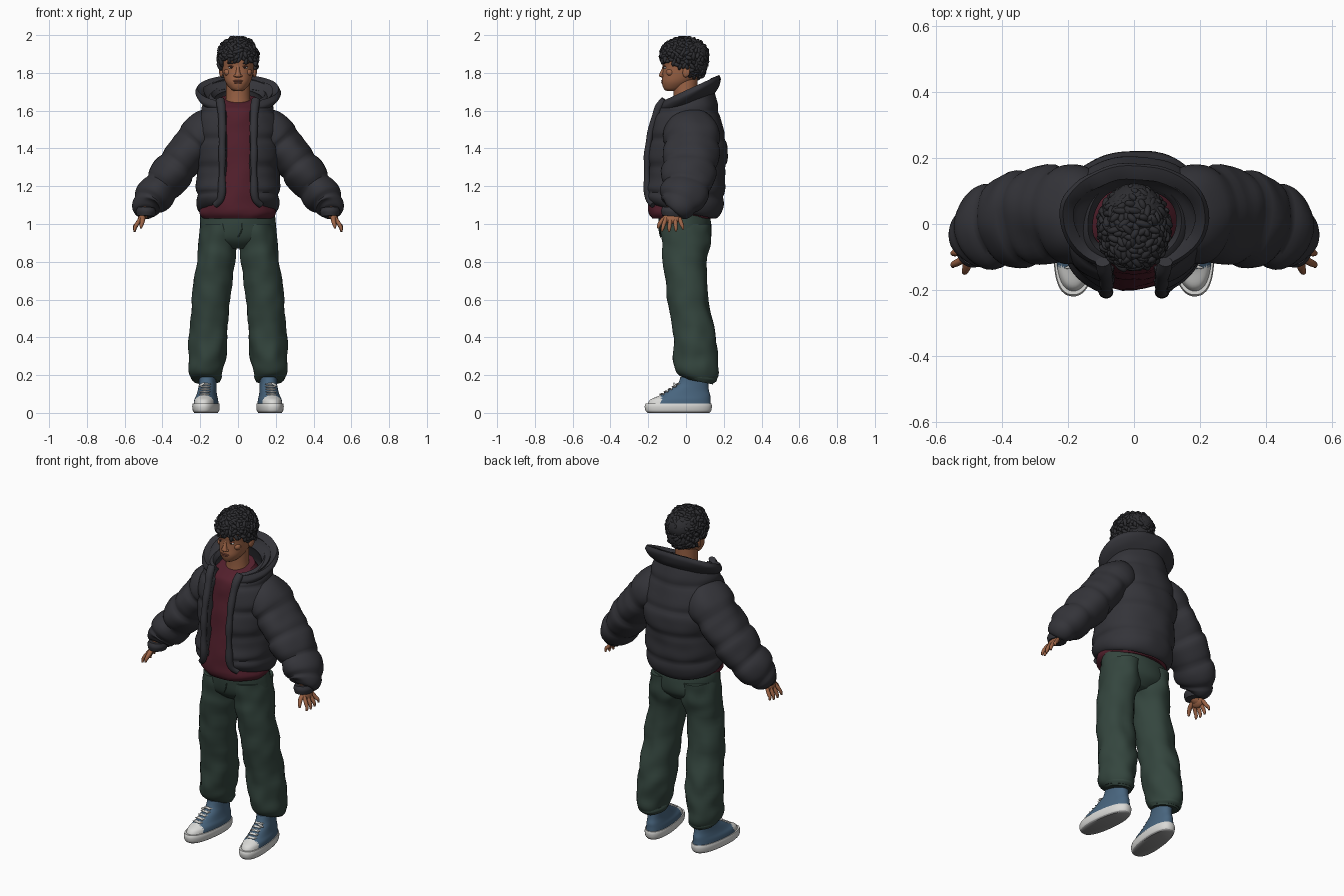
import bpy, bmesh, random
from math import sin, cos, pi, asin, sqrt, copysign, radians
from mathutils import Vector, Matrix, Euler, noise

cube = bpy.data.objects.get("Cube")
if cube:
    bpy.data.objects.remove(cube, do_unlink=True)
random.seed(4)


def material(name, r, g, b):
    m = bpy.data.materials.new(name)
    m.use_nodes = True
    m.diffuse_color = (r, g, b, 1)
    shader = next(n for n in m.node_tree.nodes if n.type == 'BSDF_PRINCIPLED')
    shader.inputs["Base Color"].default_value = (r, g, b, 1)
    shader.inputs["Roughness"].default_value = 0.8
    return m


COAT = material("charcoal fabric", .034, .034, .041)
SHIRT = material("maroon fabric", .085, .014, .025)
PANTS = material("dark green fabric", .034, .06, .048)
SKIN = material("brown skin", .33, .125, .06)
LIP = material("lip brown", .22, .07, .045)
HAIR = material("black hair", .026, .026, .03)
DENIM = material("blue canvas", .065, .13, .21)
WHITE = material("white rubber", .7, .7, .68)
SOLE = material("grey sole", .3, .3, .3)
EYE = material("dark eye", .02, .012, .01)


def finish(name, bm, mats, rule=None, matrix=None, pair=False, angle=50):
    """Turn a bmesh into a smooth object, mirrored if it is one of a pair."""
    bm.normal_update()
    if rule:
        for f in bm.faces:
            f.material_index = rule(f.calc_center_median(), f.normal)
    me = bpy.data.meshes.new(name)
    bm.to_mesh(me)
    bm.free()
    for m in mats:
        me.materials.append(m)
    if matrix:
        me.transform(matrix)
    me.shade_smooth()
    me.set_sharp_from_angle(angle=radians(angle))
    ob = bpy.data.objects.new(name, me)
    bpy.context.scene.collection.objects.link(ob)
    if pair:
        ob.modifiers.new("Mirror", 'MIRROR').use_mirror_merge = False
    return ob


def resample(rows, steps):
    """Catmull-Rom curve through the rows."""
    rows = [Vector(tuple(r) + (0,) * (7 - len(r))) for r in rows]
    out = []
    for i in range(len(rows) - 1):
        a, b, c = rows[max(i - 1, 0)], rows[i], rows[i + 1]
        d = rows[min(i + 2, len(rows) - 1)]
        for s in range(steps):
            t = s / steps
            out.append(b + (c - a) * (t / 2) + (a * 2 - b * 5 + c * 4 - d) * (t * t / 2)
                       + (b * 3 - a - c * 3 + d) * (t ** 3 / 2))
    return out + [rows[-1]]


def tube(name, rows, mats, n=36, steps=6, flat=True, p=1, puffs=0, amp=.07,
         rough=0, freq=12, gap=False, thick=0, **extra):
    """Loft rings; a row is x, y, z, x radius, y radius, tilt, half of front gap."""
    rows = resample(rows, steps)
    bm = bmesh.new()
    rings = []
    last = len(rows) - 1
    for i, r in enumerate(rows):
        c = Vector(r[:3])
        u, v = Vector((1, 0, 0)), Vector((0, 1, 0))
        if not flat:
            tan = (Vector(rows[min(i + 1, last)][:3]) - Vector(rows[max(i - 1, 0)][:3])).normalized()
            u = v.cross(tan).normalized()
            v = tan.cross(u)
        k = 1 - amp * (1 - abs(sin(pi * puffs * i / last))) ** 2 if puffs else 1
        a0 = asin(min(1, (max(r[6], 0) / r[3])) ** (1 / p)) if gap else 0
        ring = []
        for j in range(n + 1 if gap else n):
            th = a0 + (2 * pi - 2 * a0) * j / n
            s, q = sin(th), cos(th)
            off = u * (r[3] * k * copysign(abs(s) ** p, s)) - v * (r[4] * k * copysign(abs(q) ** p, q))
            off.z += r[5] * off.y
            if rough:
                off += off.normalized() * noise.noise((c + off) * freq) * rough
            ring.append(bm.verts.new(c + off))
        rings.append(ring)
    for lo, hi in zip(rings, rings[1:]):
        for j in range(n):
            m = (j + 1) % len(lo)
            bm.faces.new((lo[j], lo[m], hi[m], hi[j]))
    if not gap:
        bm.faces.new(rings[0][::-1])
        bm.faces.new(rings[-1])
    ob = finish(name, bm, mats, **extra)
    if thick:
        sol = ob.modifiers.new("Thickness", 'SOLIDIFY')
        sol.thickness, sol.offset = thick, -1
        bev = ob.modifiers.new("Soft edge", 'BEVEL')
        bev.width, bev.segments, bev.angle_limit = thick * .4, 3, radians(60)
    return ob


def ball(name, loc, size, mat, rot=(0, 0, 0), **extra):
    bm = bmesh.new()
    bmesh.ops.create_uvsphere(bm, u_segments=20, v_segments=12, radius=1)
    bm.transform(Matrix.LocRotScale(Vector(loc), Euler(rot), Vector(size)))
    return finish(name, bm, [mat], **extra)


# Trousers
tube("trouser_legs", [(.165, .07, .165, .065, .075, -.2), (.17, .058, .2, .085, .105, -.1),
     (.167, .052, .28, .1, .117), (.155, .045, .4, .098, .115), (.14, .012, .6, .103, .107),
     (.118, -.005, .8, .104, .114), (.104, .002, .9, .1, .132), (.1, 0, 1, .095, .13)],
     [PANTS], rough=.014, pair=True)
tube("trouser_hips", [(0, 0, .87, .1, .08), (0, .002, .92, .19, .13), (0, -.004, 1, .2, .138),
     (0, -.01, 1.06, .195, .135)], [PANTS], rough=.006)
tube("trouser_ankle_bands", [(.168, .066, .175, .075, .085, -.2), (.168, .064, .19, .083, .098, -.2),
     (.168, .062, .205, .08, .1, -.2)], [PANTS], rough=.008, pair=True)
tube("trouser_fly", [(.02, -.139, 1.03, .003, .003), (.02, -.142, .97, .003, .003),
     (0, -.134, .93, .003, .003)], [PANTS], n=8, flat=False)

# Shirt
tube("shirt", [(0, -.02, 1.03, .185, .16), (0, -.02, 1.06, .203, .178), (0, -.015, 1.12, .19, .185),
     (0, -.005, 1.3, .17, .178), (0, 0, 1.5, .17, .155), (0, -.01, 1.6, .14, .13),
     (0, -.01, 1.66, .1, .088, .3)], [SHIRT], rough=.008, freq=14)

# Jacket body with the open front
tube("jacket_body", [(0, -.005, 1.06, .2, .17, -.2, .14), (0, -.01, 1.1, .218, .203, -.14, .09),
     (0, -.01, 1.17, .226, .22, -.05, .075), (0, 0, 1.25, .22, .206, 0, .072),
     (0, .004, 1.34, .222, .218, 0, .07), (0, .01, 1.42, .225, .212, 0, .07),
     (0, .005, 1.5, .225, .194, 0, .07), (0, .003, 1.58, .205, .176, 0, .07),
     (0, .005, 1.64, .18, .152, .15, .075), (0, .01, 1.69, .15, .13, .35, .08)],
     [COAT], n=64, p=.92, puffs=5, amp=.06, rough=.008, freq=9, gap=True, thick=.03)
tube("jacket_plackets", [(.12, -.175, 1.1, .018, .016), (.09, -.2, 1.14, .02, .018),
     (.084, -.207, 1.25, .02, .018), (.083, -.202, 1.4, .02, .018), (.083, -.178, 1.52, .02, .018),
     (.088, -.148, 1.61, .02, .018), (.095, -.115, 1.66, .02, .015)],
     [COAT], n=20, flat=False, rough=.006, pair=True)
tube("jacket_collar", [(0, .012, 1.635, .165, .14, .42, .085), (0, .018, 1.66, .205, .155, .44, .085),
     (0, .02, 1.69, .226, .163, .46, .085), (0, .02, 1.717, .215, .155, .46, .08)],
     [COAT], n=56, p=.95, gap=True, thick=.045, rough=.006)

# Quilted sleeves and cuffs
tube("jacket_sleeves", [(.12, .01, 1.53, .11, .13), (.2, .03, 1.46, .116, .15),
     (.27, .028, 1.375, .103, .152), (.335, .02, 1.295, .112, .15), (.395, .005, 1.21, .102, .136),
     (.452, -.018, 1.14, .104, .124), (.483, -.045, 1.09, .078, .098), (.487, -.065, 1.065, .05, .065)],
     [COAT], flat=False, puffs=5, amp=.12, rough=.012, freq=9, pair=True)
tube("jacket_cuffs", [(.486, -.066, 1.085, .046, .058), (.487, -.068, 1.065, .053, .064),
     (.488, -.07, 1.04, .046, .056)], [COAT], flat=False, pair=True)

# Hands
tube("wrists", [(.488, -.07, 1.09, .024, .032), (.497, -.072, 1.05, .022, .032),
     (.512, -.072, 1.03, .016, .03)], [SKIN], n=20, flat=False, pair=True)
ball("palms", (.512, -.072, 1.032), (.017, .044, .032), SKIN, rot=(0, -.45, 0), pair=True)
for k, finger in enumerate(("index", "middle", "ring", "little")):
    y = -.106 + .024 * k
    fan = (k - 1.6) * .007
    drop = (.004, 0, .003, .014)[k]
    tube(finger + "_fingers", [(.515, y, 1.03, .01, .011), (.535, y + fan, 1, .011, .011),
         (.546, y + fan * 1.5, .975 + drop, .009, .009), (.547, y + fan * 2, .957 + drop, .005, .005)],
         [SKIN], n=12, flat=False, pair=True)
tube("thumbs", [(.505, -.09, 1.045, .014, .014), (.505, -.125, 1.02, .013, .012),
     (.511, -.143, .995, .01, .01), (.514, -.147, .977, .005, .005)], [SKIN], n=12, flat=False, pair=True)

# Head and face
tube("neck", [(0, 0, 1.58, .075, .07), (0, -.003, 1.67, .064, .062), (0, -.005, 1.79, .062, .068)], [SKIN])
tube("head", [(0, -.078, 1.705, .022, .025), (0, -.066, 1.717, .042, .052), (0, -.045, 1.75, .066, .083),
     (0, -.022, 1.79, .079, .103), (0, -.012, 1.83, .085, .111), (0, -.01, 1.87, .089, .117),
     (0, -.005, 1.91, .085, .11), (0, 0, 1.95, .055, .075)], [SKIN], p=.93)
tube("nose", [(0, -.122, 1.776, .012, .006), (0, -.126, 1.782, .019, .016), (0, -.124, 1.797, .013, .016),
     (0, -.118, 1.82, .009, .011), (0, -.116, 1.845, .008, .006)], [SKIN], n=20)
ball("nostrils", (.015, -.122, 1.784), (.008, .011, .007), SKIN, pair=True)
ball("upper_lip", (0, -.123, 1.758), (.026, .01, .005), LIP)
ball("lower_lip", (0, -.121, 1.748), (.022, .011, .006), LIP)
ball("chin", (0, -.1, 1.719), (.024, .018, .014), SKIN)
ball("cheekbones", (.052, -.083, 1.803), (.022, .022, .02), SKIN, pair=True)
ball("eyes", (.036, -.11, 1.828), (.014, .009, .0065), WHITE, pair=True)
ball("irises", (.036, -.117, 1.828), (.0062, .004, .006), EYE, pair=True)
ball("upper_lids", (.036, -.113, 1.835), (.017, .009, .0035), LIP, pair=True)
ball("eyebrows", (.038, -.116, 1.851), (.022, .009, .005), HAIR, rot=(0, -.08, -.15), pair=True)
ball("ears", (.089, .002, 1.808), (.01, .02, .032), SKIN, rot=(-.2, 0, -.3), pair=True)

# Curly hair: a scalp and many overlapping curls
ball("scalp_hair", (0, .002, 1.897), (.1, .122, .086), HAIR)
ball("nape_hair", (0, .035, 1.84), (.086, .08, .075), HAIR)
bm = bmesh.new()
count = 420
for i in range(count):
    z = 1 - 2 * (i + .5) / count
    h = sqrt(1 - z * z)
    x, y = h * cos(i * 2.39996), h * sin(i * 2.39996)
    limit = -.2 if y < -.45 else (-.45 if y < .1 else -.9)
    if z < limit:
        continue
    if z < 0:
        x, y = x / sqrt(h), y / sqrt(h)
    grow = random.uniform(.94, 1.04)
    loc = Vector((x * .1 * grow, -.012 + y * .12 * grow, 1.887 + z * (.096 if z > 0 else .125) * grow))
    size = Vector((random.uniform(.018, .027), .011, .013))
    turn = Vector((x, y, z)).to_track_quat('Z', 'Y') @ Euler((0, random.uniform(-.6, .6), random.uniform(0, pi))).to_quaternion()
    bmesh.ops.create_icosphere(bm, subdivisions=2, radius=1, matrix=Matrix.LocRotScale(loc, turn, size))
finish("curls", bm, [HAIR])

# High-top shoes, turned slightly outward
turn = Matrix.Translation((.165, 0, 0)) @ Matrix.Rotation(.11, 4, 'Z')
tube("shoe_soles", [(0, -.04, 0, .058, .165), (0, -.041, .012, .066, .175), (0, -.041, .035, .069, .179),
     (0, -.04, .05, .066, .175)], [WHITE, SOLE], n=48, steps=3, p=.85,
     rule=lambda c, nor: 1 if nor.z < -.6 else 0, matrix=turn, pair=True)
tube("shoe_uppers", [(0, -.038, .04, .063, .17), (0, -.03, .07, .06, .16), (0, -.006, .092, .053, .135),
     (0, .012, .118, .048, .11), (0, .036, .15, .045, .083), (0, .045, .19, .045, .074)],
     [DENIM, WHITE], n=48, p=.9, rule=lambda c, nor: 1 if c.y < -.135 else 0, matrix=turn, pair=True)
for k in range(5):
    t = k / 4
    for lean in (-.3, .3):
        ball("shoe_laces", (0, -.128 + .085 * t, .099 + .053 * t), (.032 - .004 * t, .006, .005), WHITE,
             rot=(.6, 0, lean), matrix=turn, pair=True)
ball("lace_loops", (.02, -.062, .15), (.02, .005, .007), WHITE, rot=(0, .5, .3), matrix=turn, pair=True)
